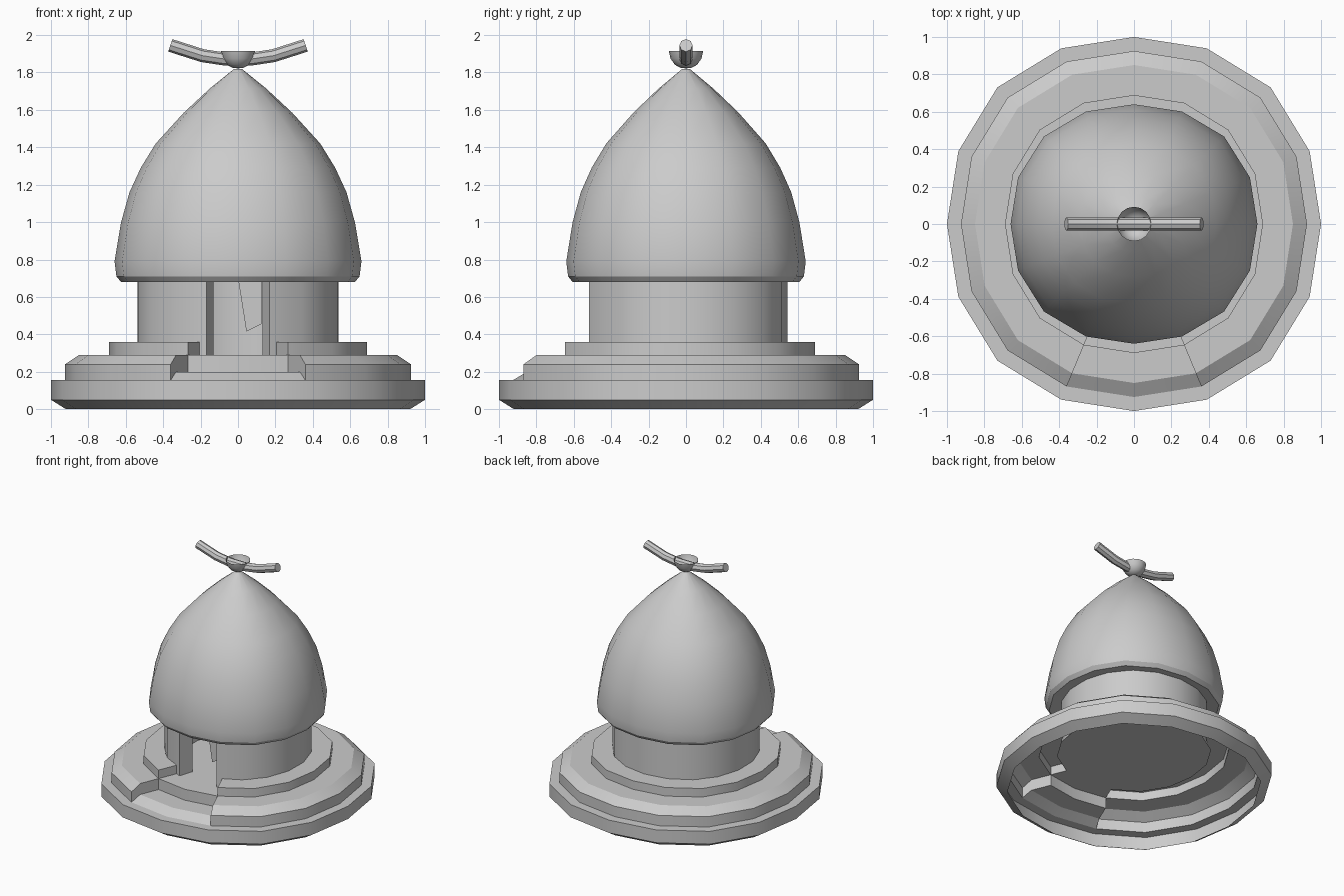
import bpy, bmesh
from math import sin, cos, radians
from mathutils import Vector

if "Cube" in bpy.data.objects:
    bpy.data.objects.remove(bpy.data.objects["Cube"])


def place(r, z, deg, bulge=0.033):
    """Point on a slightly squarish ring."""
    a = radians(deg)
    r *= 1 + bulge * sin(2 * a) ** 2
    return Vector((r * cos(a), r * sin(a), z))


def sweep(bm, profile, start, end, steps, closed=False, bulge=0.033):
    """Revolve an (r, z) profile between two angles."""
    rings = []
    for i in range(steps + 1):
        deg = start + (end - start) * i / steps
        rings.append([bm.verts.new(place(r, z, deg, bulge)) for r, z in profile])
    n = len(profile)
    for a, b in zip(rings, rings[1:]):
        for j in range(n if closed else n - 1):
            k = (j + 1) % n
            bm.faces.new((a[j], b[j], b[k], a[k]))
    if closed:
        bm.faces.new(rings[0])
        bm.faces.new(rings[-1][::-1])


def finish(bm, name):
    bmesh.ops.remove_doubles(bm, verts=bm.verts, dist=0.0005)
    bmesh.ops.dissolve_degenerate(bm, edges=bm.edges, dist=0.0001)
    bmesh.ops.recalc_face_normals(bm, faces=bm.faces)
    mesh = bpy.data.meshes.new(name)
    bm.to_mesh(mesh)
    bm.free()
    ob = bpy.data.objects.new(name, mesh)
    bpy.context.collection.objects.link(ob)
    bpy.ops.object.select_all(action='DESELECT')
    ob.select_set(True)
    bpy.context.view_layer.objects.active = ob
    bpy.ops.object.shade_smooth_by_angle(angle=radians(30))
    return ob


# stepped base, hollow below, with lower treads in the front sector
bm = bmesh.new()
foot = [(0.92, 0), (1, 0.05), (1, 0.155), (0.925, 0.155)]
tiers = [(0.925, 0.24), (0.85, 0.29), (0.69, 0.29), (0.69, 0.36), (0.53, 0.36)]
treads = [(0.85, 0.2), (0.69, 0.2), (0.69, 0.29), (0.53, 0.29)]
sweep(bm, foot + tiers, -67.5, 247.5, 14)
sweep(bm, foot + treads, 247.5, 292.5, 2)
cheeks = [[(0.925, 0.155), (0.925, 0.24), (0.85, 0.29), (0.69, 0.29), (0.69, 0.2), (0.85, 0.2)],
          [(0.69, 0.29), (0.69, 0.36), (0.53, 0.36), (0.53, 0.29)]]
for deg in (-67.5, 247.5):
    for poly in cheeks:
        bm.faces.new([bm.verts.new(place(r, z, deg)) for r, z in poly])
finish(bm, "stepped_base")

# floor
bm = bmesh.new()
bm.faces.new([bm.verts.new(place(0.56, 0.29, i * 22.5)) for i in range(16)])
finish(bm, "floor")

# thick round wall with a doorway at the front
bm = bmesh.new()
sweep(bm, [(0.42, 0.29), (0.543, 0.29), (0.543, 0.7), (0.42, 0.7)],
      -72, 252, 16, closed=True, bulge=0.015)
finish(bm, "round_wall")

# torn scrap of door covering
bm = bmesh.new()
bm.faces.new([bm.verts.new((x, -0.4, z)) for x, z in
              ((0, 0.7), (0.045, 0.415), (0.125, 0.455), (0.125, 0.7))])
finish(bm, "door_scrap")

# pointed dome roof
bm = bmesh.new()
dome = [(0.53, 0.69), (0.625, 0.68), (0.65, 0.71), (0.66, 0.79), (0.625, 1.0),
        (0.58, 1.16), (0.52, 1.29), (0.44, 1.42), (0.29, 1.585), (0.15, 1.715), (0.02, 1.82)]
sweep(bm, dome, 0, 360, 16)
finish(bm, "dome_roof").scale.y = 0.97

# open cup on the tip
bm = bmesh.new()
cup = [(0, 1.822), (0.03, 1.825), (0.06, 1.842), (0.083, 1.875), (0.092, 1.915)]
sweep(bm, cup, 0, 360, 16, bulge=0)
finish(bm, "tip_cup")

# curved bar through the cup
bm = bmesh.new()
half = [(0.07, 1.872), (0.19, 1.89), (0.362, 1.945)]
path = [(-x, z) for x, z in half[::-1]] + half
rings = []
for i, (x, z) in enumerate(path):
    p, q = path[max(i - 1, 0)], path[min(i + 1, 5)]
    t = Vector((q[0] - p[0], 0, q[1] - p[1])).normalized()
    up = Vector((-t.z, 0, t.x))
    rings.append([bm.verts.new(Vector((x, 0, z)) + up * 0.035 * sin(radians(a))
                               + Vector((0, 0.035 * cos(radians(a)), 0)))
                  for a in range(0, 360, 45)])
for a, b in zip(rings, rings[1:]):
    for j in range(8):
        k = (j + 1) % 8
        bm.faces.new((a[j], a[k], b[k], b[j]))
bm.faces.new(rings[0])
bm.faces.new(rings[-1])
finish(bm, "curved_bar")
